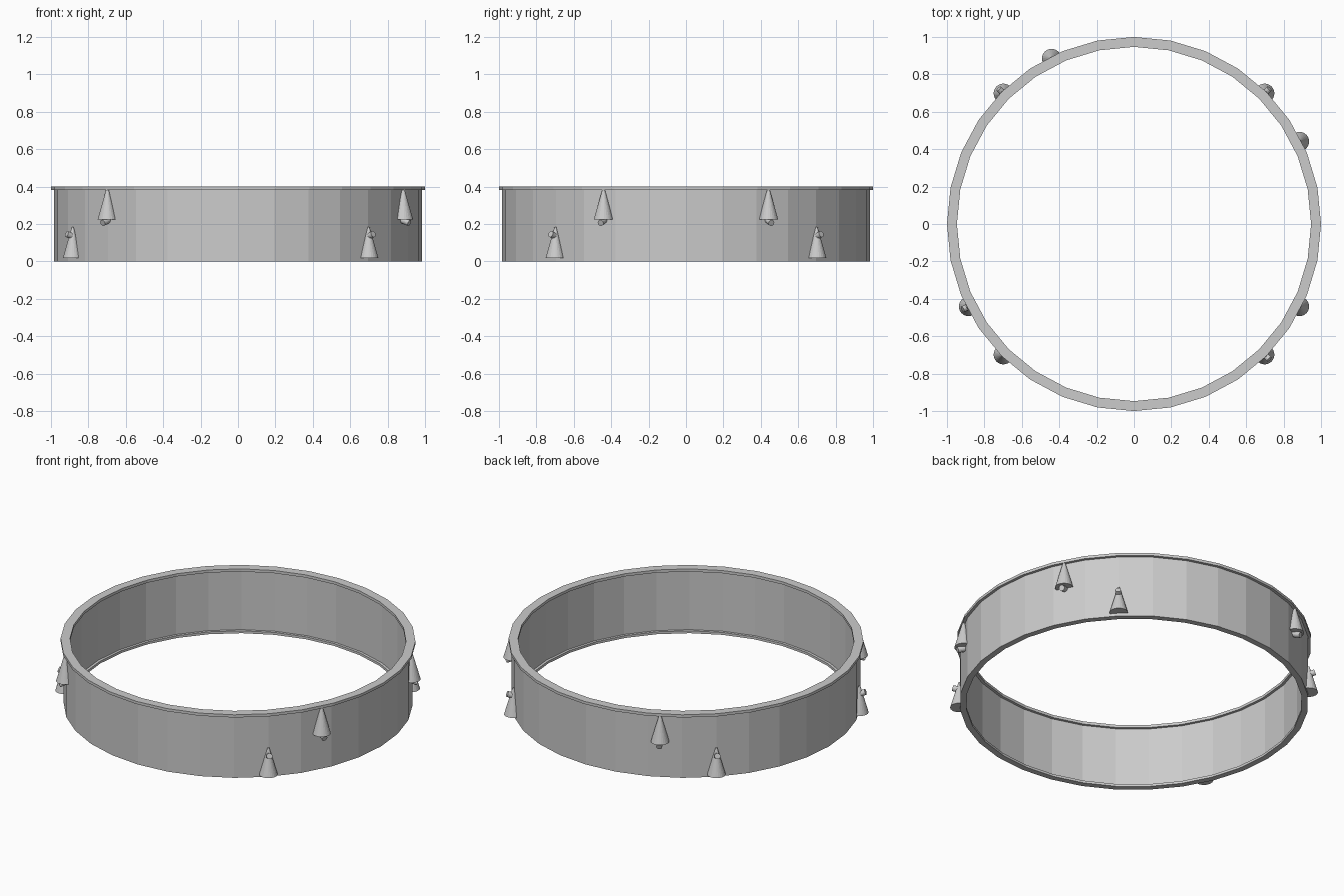
import bpy, bmesh, math
from mathutils import Matrix, Vector

if "Cube" in bpy.data.objects:
    bpy.data.objects.remove(bpy.data.objects["Cube"])

SIDES = 32


def make_object(name, bm):
    bmesh.ops.recalc_face_normals(bm, faces=bm.faces[:])
    mesh = bpy.data.meshes.new(name)
    bm.to_mesh(mesh)
    bm.free()
    obj = bpy.data.objects.new(name, mesh)
    bpy.context.collection.objects.link(obj)
    return obj


def lathe(name, profile):
    """Spin a closed (radius, z) profile around the z axis."""
    bm = bmesh.new()
    rings = []
    for i in range(SIDES):
        a = 2 * math.pi * i / SIDES
        rings.append([bm.verts.new((r * math.cos(a), r * math.sin(a), z)) for r, z in profile])
    n = len(profile)
    for i in range(SIDES):
        p, q = rings[i], rings[(i + 1) % SIDES]
        for j in range(n):
            k = (j + 1) % n
            bm.faces.new((p[j], q[j], q[k], p[k]))
    return make_object(name, bm)


def stud(name, angle, base_z, peg_z, tilt):
    """Cone half sunk in the wall with a small peg pointing outward."""
    bm = bmesh.new()
    height = 0.165
    bmesh.ops.create_cone(bm, cap_ends=True, segments=24, radius1=0.052, radius2=0.005,
                          depth=height,
                          matrix=Matrix.Translation((0.988, 0, base_z + height / 2)))
    # trim the part that would poke through the inner wall
    cut = bmesh.ops.bisect_plane(bm, geom=bm.verts[:] + bm.edges[:] + bm.faces[:],
                                 plane_co=(0.97, 0, 0), plane_no=(-1, 0, 0), clear_outer=True)
    edges = [e for e in cut["geom_cut"] if isinstance(e, bmesh.types.BMEdge)]
    bmesh.ops.holes_fill(bm, edges=edges)
    # peg
    turn = Matrix.Rotation(math.radians(90 - tilt), 4, 'Y')
    bmesh.ops.create_cone(bm, cap_ends=True, segments=16, radius1=0.017, radius2=0.017,
                          depth=0.05, matrix=Matrix.Translation((1.0, 0, peg_z)) @ turn)
    bmesh.ops.rotate(bm, verts=bm.verts[:], cent=(0, 0, 0),
                     matrix=Matrix.Rotation(math.radians(angle), 3, 'Z'))
    return make_object(name, bm)


# ring wall with outer top lip and small inner flanges
lathe("ring_band", [(0.947, 0), (0.983, 0), (0.983, 0.383), (1.0, 0.383), (1.0, 0.4),
                    (0.947, 0.4), (0.947, 0.383), (0.963, 0.383), (0.963, 0.015), (0.947, 0.015)])

# upper studs: peg below the cone
for i, a in enumerate((26.5, 116.5, 225, 333.5)):
    stud(f"upper_stud_{i + 1}", a, 0.225, 0.214, -20)

# lower studs: peg near the tip
for i, a in enumerate((45, 135, 206.5, 315)):
    stud(f"lower_stud_{i + 1}", a, 0.018, 0.138, 20)
